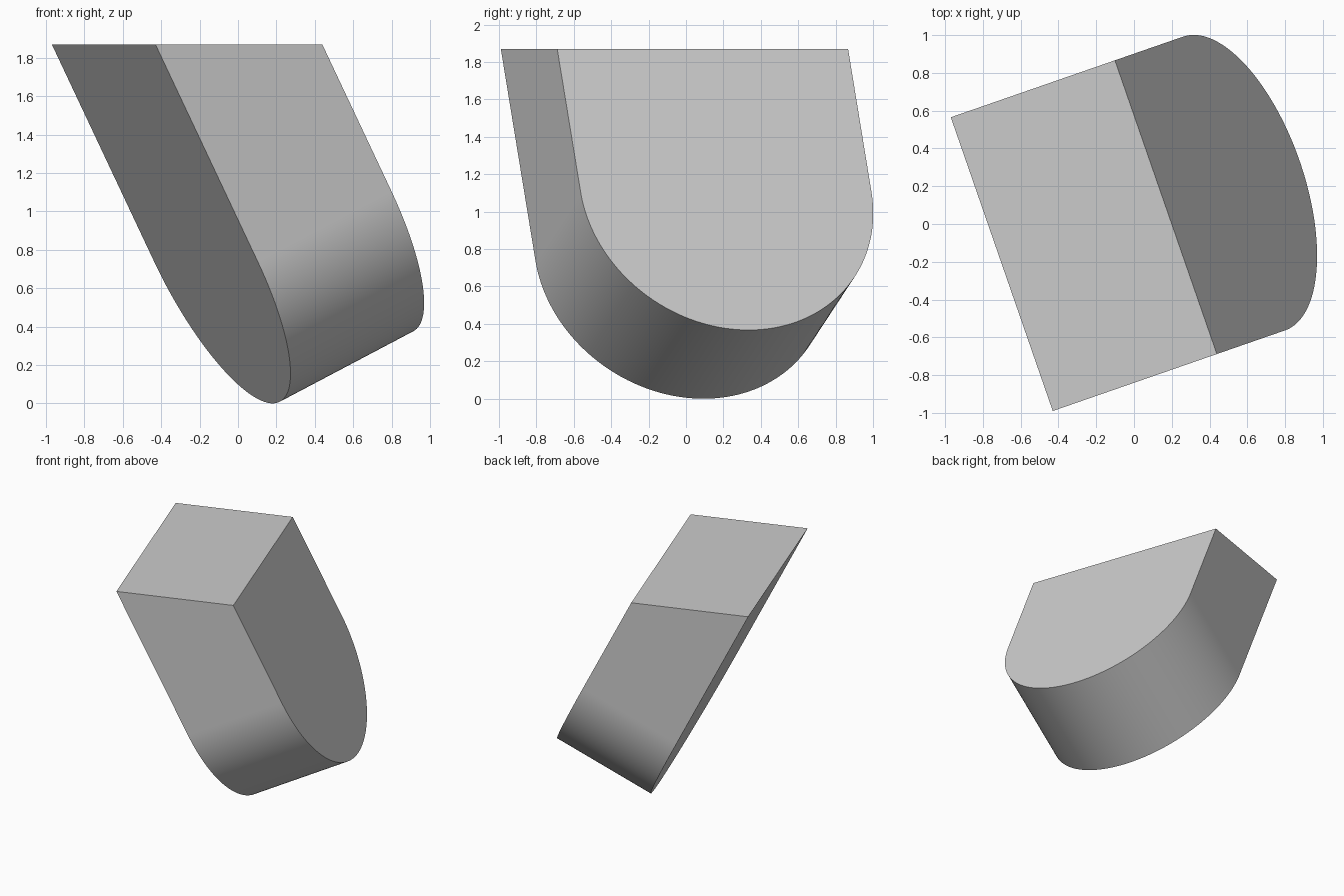
import bpy, bmesh
from math import sin, cos, pi, radians
from mathutils import Vector

cube = bpy.data.objects.get("Cube")
if cube:
    bpy.data.objects.remove(cube, do_unlink=True)

RADIUS = 0.823               # half width, and also the thickness
TOP = 1.87                   # height of the level cut
TILT = radians(26.5)
SEGMENTS = 96

# Axes of the leaning slab: across its width, down its slope, through its thickness
across = Vector((0.328, -0.945, 0)).normalized()
level = Vector((0.945, 0.328, 0)).normalized()
down = level * sin(TILT) - Vector((0, 0, cos(TILT)))
through = level * cos(TILT) + Vector((0, 0, sin(TILT)))

# Centre of the round end on the lower face
top_middle = Vector((-0.70, -0.2125, TOP))
centre = top_middle + down * (TOP / cos(TILT) - RADIUS)

# Profile: a half round with straight sides running past the cut
bm = bmesh.new()
points = [(RADIUS * cos(pi * i / SEGMENTS), RADIUS * sin(pi * i / SEGMENTS))
          for i in range(SEGMENTS + 1)]
points += [(-RADIUS, -3), (RADIUS, -3)]
face = bm.faces.new([bm.verts.new(centre + across * a + down * b) for a, b in points])

# Thicken the profile
result = bmesh.ops.extrude_face_region(bm, geom=[face], use_keep_orig=True)
moved = [v for v in result["geom"] if isinstance(v, bmesh.types.BMVert)]
bmesh.ops.translate(bm, verts=moved, vec=through * RADIUS)

# Level cut across the top
cut = bmesh.ops.bisect_plane(bm, geom=bm.verts[:] + bm.edges[:] + bm.faces[:],
                             plane_co=(0, 0, TOP), plane_no=(0, 0, 1), clear_outer=True)
edges = [e for e in cut["geom_cut"] if isinstance(e, bmesh.types.BMEdge)]
bmesh.ops.holes_fill(bm, edges=edges, sides=0)
bmesh.ops.recalc_face_normals(bm, faces=bm.faces[:])

mesh = bpy.data.meshes.new("rounded_slab")
bm.to_mesh(mesh)
bm.free()
slab = bpy.data.objects.new("rounded_slab", mesh)
bpy.context.collection.objects.link(slab)

# Plain grey
grey = bpy.data.materials.new("light_grey")
grey.use_nodes = True
colour = (0.6, 0.6, 0.6, 1)
grey.diffuse_color = colour
grey.node_tree.nodes["Principled BSDF"].inputs["Base Color"].default_value = colour
mesh.materials.append(grey)

# Smooth round end with crisp edges
bpy.ops.object.select_all(action="DESELECT")
slab.select_set(True)
bpy.context.view_layer.objects.active = slab
bpy.ops.object.shade_smooth_by_angle(angle=radians(30))
